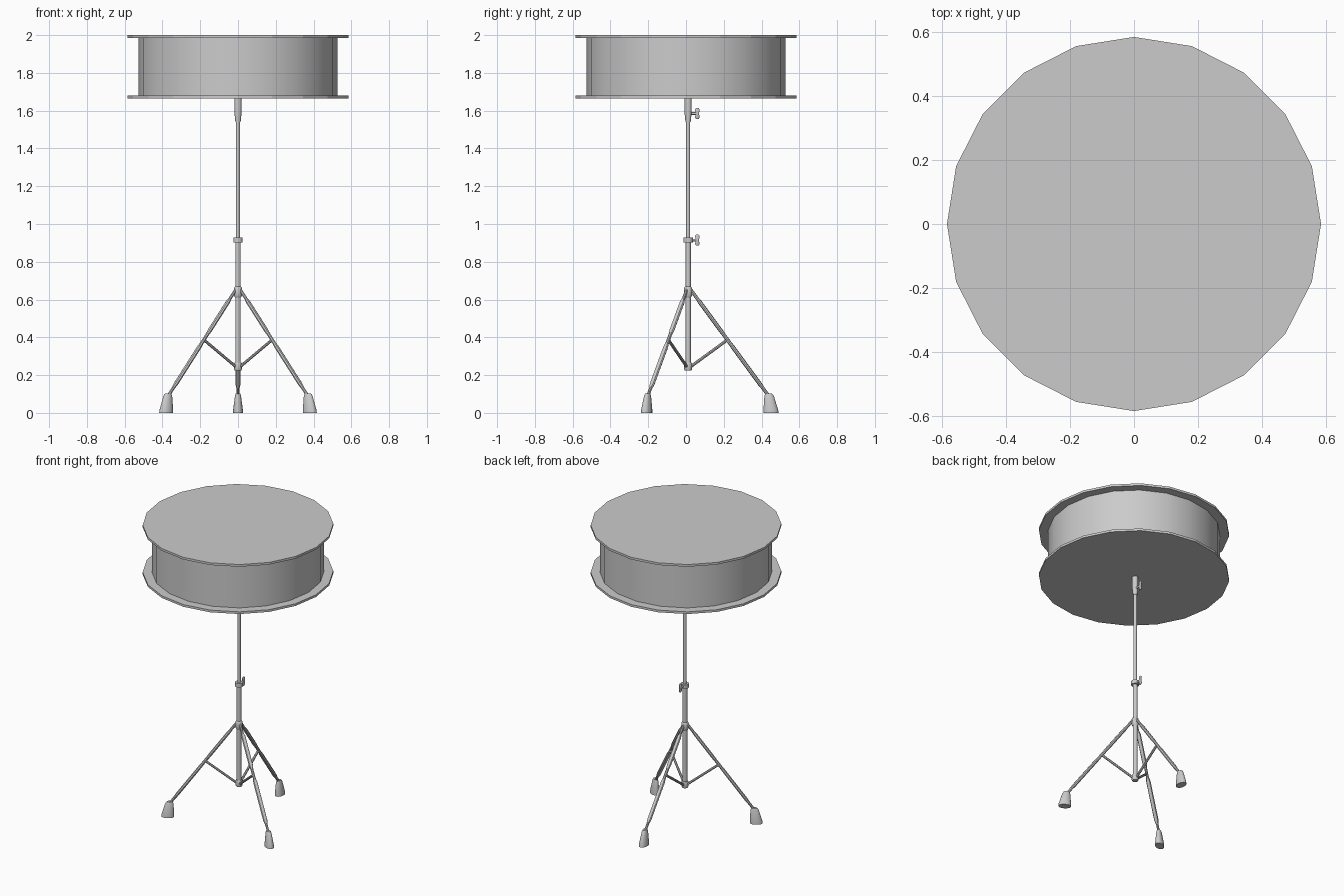
import bpy, bmesh
from math import sin, cos, pi, radians
from mathutils import Vector, Matrix

if "Cube" in bpy.data.objects:
    bpy.data.objects.remove(bpy.data.objects["Cube"])

AXIS_Y = 0.011  # the stand sits slightly behind the drum centre


def loft(name, rings, sides, matrix=Matrix(), smooth=True):
    """Skin a list of rings (centre, u axis, v axis) into a capped solid."""
    bm = bmesh.new()
    loops = []
    for c, u, v in rings:
        loops.append([bm.verts.new(matrix @ (Vector(c) + Vector(u) * cos(2 * pi * i / sides)
                      + Vector(v) * sin(2 * pi * i / sides))) for i in range(sides)])
    for a, b in zip(loops, loops[1:]):
        for i in range(sides):
            j = (i + 1) % sides
            bm.faces.new((a[i], a[j], b[j], b[i]))
    bm.faces.new(loops[0][::-1])
    bm.faces.new(loops[-1])
    bmesh.ops.recalc_face_normals(bm, faces=bm.faces)
    me = bpy.data.meshes.new(name)
    bm.to_mesh(me)
    bm.free()
    ob = bpy.data.objects.new(name, me)
    bpy.context.collection.objects.link(ob)
    if smooth:
        bpy.ops.object.select_all(action='DESELECT')
        ob.select_set(True)
        bpy.context.view_layer.objects.active = ob
        bpy.ops.object.shade_smooth_by_angle(angle=radians(40))
    return ob


def turned(name, profile, sides=16, y=AXIS_Y, smooth=True):
    """Vertical turned part from (radius, z) pairs."""
    return loft(name, [((0, y, z), (r, 0, 0), (0, r, 0)) for r, z in profile], sides, smooth=smooth)


def bar(name, start, end, profile, matrix):
    """Sloping bar in the local xz plane; profile = (fraction, half width, half depth)."""
    a, b = Vector((start[0], 0, start[1])), Vector((end[0], 0, end[1]))
    d = (b - a).normalized()
    n = Vector((d.z, 0, -d.x))
    return loft(name, [(a.lerp(b, t), n * depth, Vector((0, width, 0)))
                       for t, width, depth in profile], 8, matrix)


# Drum: shell and two overhanging heads
turned("drum_shell", [(0.528, 1.675), (0.528, 1.99)], 20, 0)
turned("top_head", [(0.585, 1.985), (0.585, 2.0)], 20, 0, False)
turned("bottom_head", [(0.585, 1.665), (0.585, 1.68)], 20, 0, False)

# Central post with collars
turned("upper_tube", [(0.011, 0.9), (0.011, 1.6)])
turned("mount_socket", [(0.014, 1.54), (0.018, 1.58), (0.019, 1.6), (0.019, 1.667)])
turned("lower_tube", [(0.0145, 0.228), (0.0145, 0.915)])
turned("height_clamp", [(0.025, 0.902), (0.025, 0.928)])
turned("leg_collar", [(0.016, 0.612), (0.021, 0.62), (0.021, 0.662), (0.016, 0.668)])
turned("brace_collar", [(0.018, 0.225), (0.021, 0.232), (0.021, 0.262), (0.018, 0.268)])

# Wing screws on the back of the clamp and socket
for label, z in (("clamp", 0.915), ("socket", 1.585)):
    loft(label + "_screw", [((0, y, z), (0.007, 0, 0), (0, 0, 0.007))
                            for y in (0.015, 0.055)], 10)
    loft(label + "_wing", [((0, 0.06, z + h), (w, 0, 0), (0, d, 0)) for h, w, d in (
        (-0.029, 0.004, 0.007), (-0.022, 0.006, 0.013), (0, 0.008, 0.009),
        (0.022, 0.006, 0.013), (0.029, 0.004, 0.007))], 10)

# Tripod: three legs with braces and rubber feet
LEG = [(0, 0.008, 0.009), (0.09, 0.008, 0.009), (0.12, 0.014, 0.011), (0.38, 0.014, 0.011),
       (0.42, 0.009, 0.01), (0.50, 0.009, 0.01), (0.54, 0.014, 0.011), (0.88, 0.014, 0.011),
       (0.92, 0.008, 0.009), (1, 0.008, 0.009)]
for k in range(3):
    m = Matrix.Translation((0, AXIS_Y, 0)) @ Matrix.Rotation(radians(90 + 120 * k), 4, 'Z')
    bar(f"leg_{k + 1}", (0.012, 0.655), (0.43, 0.085), LEG, m)
    bar(f"brace_{k + 1}", (0.014, 0.245), (0.21, 0.388),
        [(0, 0.008, 0.008), (1, 0.008, 0.008)], m)
    loft(f"foot_{k + 1}", [((x, 0, z), (a, 0, 0), (0, b, 0)) for x, z, a, b in (
        (0.439, 0, 0.040, 0.026), (0.438, 0.015, 0.039, 0.026),
        (0.429, 0.09, 0.025, 0.016), (0.427, 0.102, 0.018, 0.012))], 16, m)
